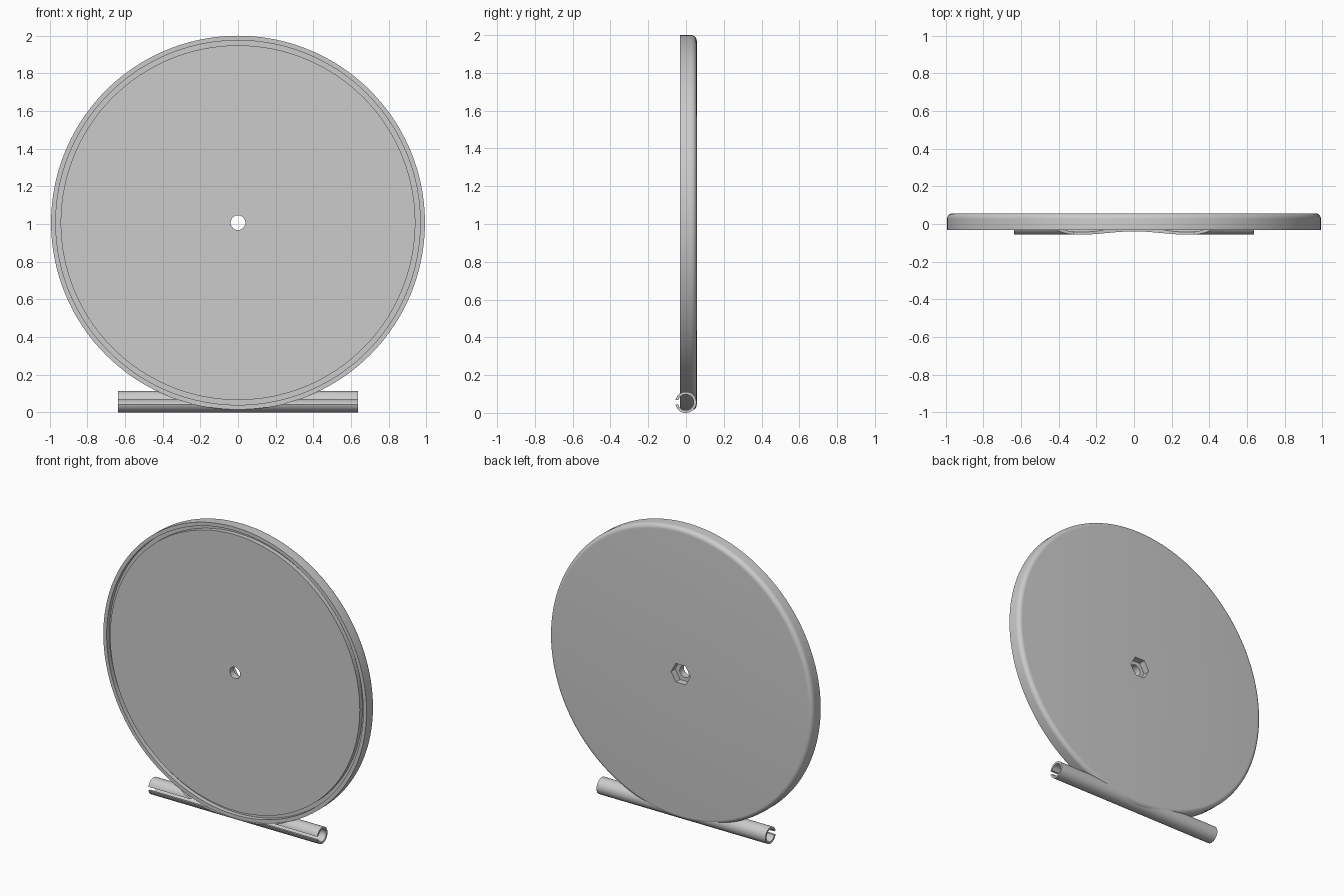
import bpy
import bmesh
from math import sin, cos, pi, radians, asin
from mathutils import Matrix, Vector

cube = bpy.data.objects.get("Cube")
if cube:
    bpy.data.objects.remove(cube, do_unlink=True)

# Shared dimensions
CENTRE_Z = 1.007
RADIUS = 0.993
FRONT, BACK = -0.033, 0.057
HOLE = 0.039
GROOVE_IN, GROOVE_OUT, GROOVE_DEPTH = 0.942, 0.968, 0.03
FILLET = 0.03

grey = bpy.data.materials.new("light grey")
grey.use_nodes = True
colour = (0.6, 0.6, 0.6, 1)
grey.diffuse_color = colour
grey.node_tree.nodes["Principled BSDF"].inputs["Base Color"].default_value = colour


def finish(bm, name):
    """Turn a bmesh into a grey object."""
    bmesh.ops.recalc_face_normals(bm, faces=bm.faces)
    mesh = bpy.data.meshes.new(name)
    bm.to_mesh(mesh)
    bm.free()
    mesh.materials.append(grey)
    obj = bpy.data.objects.new(name, mesh)
    bpy.context.collection.objects.link(obj)
    return obj


def lathe(profile, name, steps=160):
    """Revolve a closed (radius, y) profile about the disc axis."""
    bm = bmesh.new()
    rings = []
    for i in range(steps):
        a = 2 * pi * i / steps
        rings.append([bm.verts.new((r * cos(a), y, CENTRE_Z + r * sin(a)))
                      for r, y in profile])
    n = len(profile)
    for i in range(steps):
        p, q = rings[i], rings[(i + 1) % steps]
        for j in range(n):
            k = (j + 1) % n
            bm.faces.new((p[j], p[k], q[k], q[j]))
    return finish(bm, name)


def cylinder_y(name, radius, y0, y1, sides, turn=0):
    """Solid prism along y, centred on the disc axis."""
    bm = bmesh.new()
    bmesh.ops.create_cone(bm, cap_ends=True, segments=sides, radius1=radius,
                          radius2=radius, depth=y1 - y0)
    place = (Matrix.Translation((0, (y0 + y1) / 2, CENTRE_Z))
             @ Matrix.Rotation(pi / 2, 4, 'X') @ Matrix.Rotation(turn, 4, 'Z'))
    bmesh.ops.transform(bm, matrix=place, verts=bm.verts)
    return finish(bm, name)


def cut(obj, cutter):
    """Subtract the cutter, then discard it."""
    cutter.hide_render = True
    mod = obj.modifiers.new("cut", 'BOOLEAN')
    mod.operation = 'DIFFERENCE'
    mod.solver = 'EXACT'
    mod.object = cutter
    bpy.context.view_layer.objects.active = obj
    bpy.ops.object.modifier_apply(modifier=mod.name)
    bpy.data.objects.remove(cutter, do_unlink=True)


def smooth(obj):
    bpy.ops.object.select_all(action='DESELECT')
    obj.select_set(True)
    bpy.context.view_layer.objects.active = obj
    bpy.ops.object.shade_smooth_by_angle(angle=radians(25))


# Disc: grooved flat front, rounded back rim, hole through the middle
groove_y = FRONT + GROOVE_DEPTH
profile = [(HOLE, FRONT), (GROOVE_IN, FRONT), (GROOVE_IN, groove_y),
           (GROOVE_OUT, groove_y), (GROOVE_OUT, FRONT), (RADIUS, FRONT)]
for i in range(9):
    a = pi / 2 * i / 8
    profile.append((RADIUS - FILLET + FILLET * cos(a),
                    BACK - FILLET + FILLET * sin(a)))
profile.append((HOLE, BACK))
disc = lathe(profile, "disc")

# Six-sided nut pocket in the back, points to the sides
pocket = cylinder_y("pocket_cutter", 0.073, BACK - 0.045, BACK + 0.1, 6, pi / 2)
xs = [v.co.x for v in pocket.data.vertices]
if max(xs) < 0.07:
    pocket.data.transform(Matrix.Translation((0, 0, CENTRE_Z))
                          @ Matrix.Rotation(pi / 6, 4, 'Y')
                          @ Matrix.Translation((0, 0, -CENTRE_Z)))
cut(disc, pocket)
smooth(disc)

# Base tube: split pipe along x with a slot along its front
TUBE_R, BORE_R, HALF_LENGTH, SLOT_HALF = 0.056, 0.042, 0.637, 0.012
tube_centre = Vector((0, -0.001, TUBE_R))
bm = bmesh.new()
section = []
for radius, order in ((TUBE_R, 1), (BORE_R, -1)):
    gap = asin(SLOT_HALF / radius)
    arc = []
    for i in range(41):
        a = pi + gap + (2 * pi - 2 * gap) * i / 40
        arc.append(tube_centre + Vector((-HALF_LENGTH, radius * cos(a), radius * sin(a))))
    section += arc[::order]
near = [bm.verts.new(p) for p in section]
far = [bm.verts.new(p + Vector((2 * HALF_LENGTH, 0, 0))) for p in section]
count = len(section)
for i in range(count):
    j = (i + 1) % count
    bm.faces.new((near[i], near[j], far[j], far[i]))
for end in (near, far):
    for i in range(40):
        bm.faces.new((end[i], end[i + 1], end[count - 2 - i], end[count - 1 - i]))
tube = finish(bm, "base_tube")

# Clear the tube where the disc sits in it
cut(tube, cylinder_y("seat_cutter", RADIUS - 0.001, -0.2, 0.02, 160))
smooth(tube)
